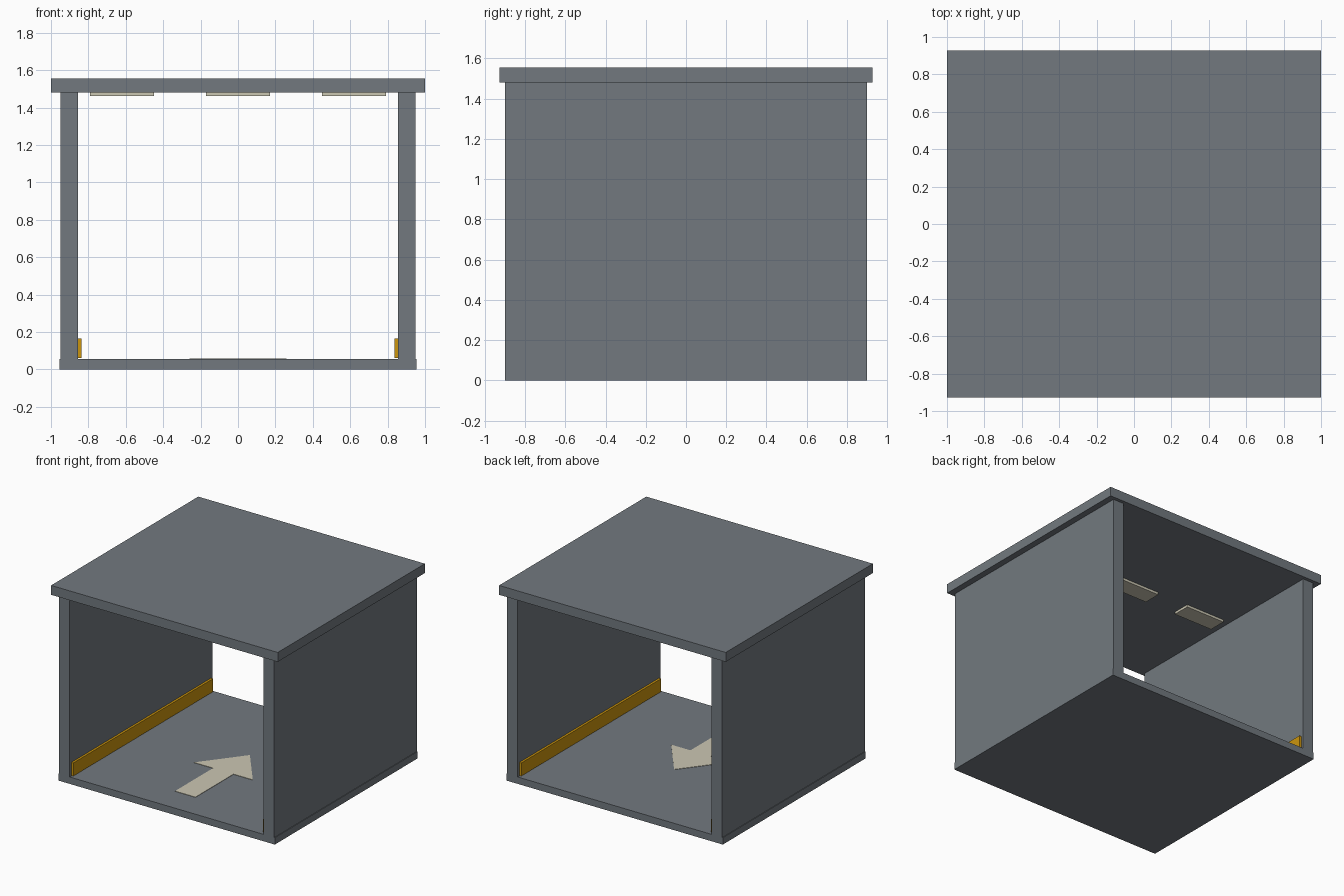
import bpy, bmesh

if "Cube" in bpy.data.objects:
    bpy.data.objects.remove(bpy.data.objects["Cube"])


def material(name, rgb):
    m = bpy.data.materials.new(name)
    m.diffuse_color = (*rgb, 1)
    m.use_nodes = True
    m.node_tree.nodes["Principled BSDF"].inputs["Base Color"].default_value = m.diffuse_color
    return m


GREY = material("slate grey", (0.168, 0.191, 0.212))
YELLOW = material("safety yellow", (0.60, 0.30, 0.004))
CREAM = material("warm cream", (0.60, 0.57, 0.45))


def add_object(name, bm, mat):
    bmesh.ops.recalc_face_normals(bm, faces=bm.faces)
    mesh = bpy.data.meshes.new(name)
    bm.to_mesh(mesh)
    bm.free()
    mesh.materials.append(mat)
    ob = bpy.data.objects.new(name, mesh)
    bpy.context.collection.objects.link(ob)
    return ob


def box(name, xs, ys, zs, mat):
    bm = bmesh.new()
    bmesh.ops.create_cube(bm, size=1)
    for v in bm.verts:
        for i, (lo, hi) in enumerate((xs, ys, zs)):
            v.co[i] = lo if v.co[i] < 0 else hi
    return add_object(name, bm, mat)


FLOOR_TOP, ROOF_BASE = 0.055, 1.48

# Floor and overhanging roof slabs
box("floor", (-0.955, 0.955), (-0.9, 0.9), (0, FLOOR_TOP), GREY)
box("roof", (-1, 1), (-0.927, 0.927), (ROOF_BASE, 1.555), GREY)

# Side walls with yellow kerb strips along their feet
for side, s in (("left", -1), ("right", 1)):
    box(side + "_wall", sorted((s * 0.855, s * 0.95)), (-0.9, 0.9),
        (FLOOR_TOP, ROOF_BASE), GREY)
    box(side + "_kerb_strip", sorted((s * 0.837, s * 0.855)), (-0.88, 0.88),
        (0.06, 0.164), YELLOW)

# Three ceiling lights
for i, x in enumerate((-0.62, 0, 0.62)):
    box(f"ceiling_light_{i + 1}", (x - 0.172, x + 0.172), (-0.07, 0.07),
        (1.461, ROOF_BASE), CREAM)

# Painted arrow on the floor, pointing to the back
half = [(0.09, -0.665), (0.09, -0.185), (0.26, -0.185)]
outline = half + [(0, 0.15)] + [(-x, y) for x, y in reversed(half)]
bm = bmesh.new()
face = bm.faces.new([bm.verts.new((x, y, FLOOR_TOP)) for x, y in outline])
top = bmesh.ops.extrude_face_region(bm, geom=[face])["geom"]
for v in top:
    if isinstance(v, bmesh.types.BMVert):
        v.co.z += 0.003
add_object("floor_arrow", bm, CREAM)
